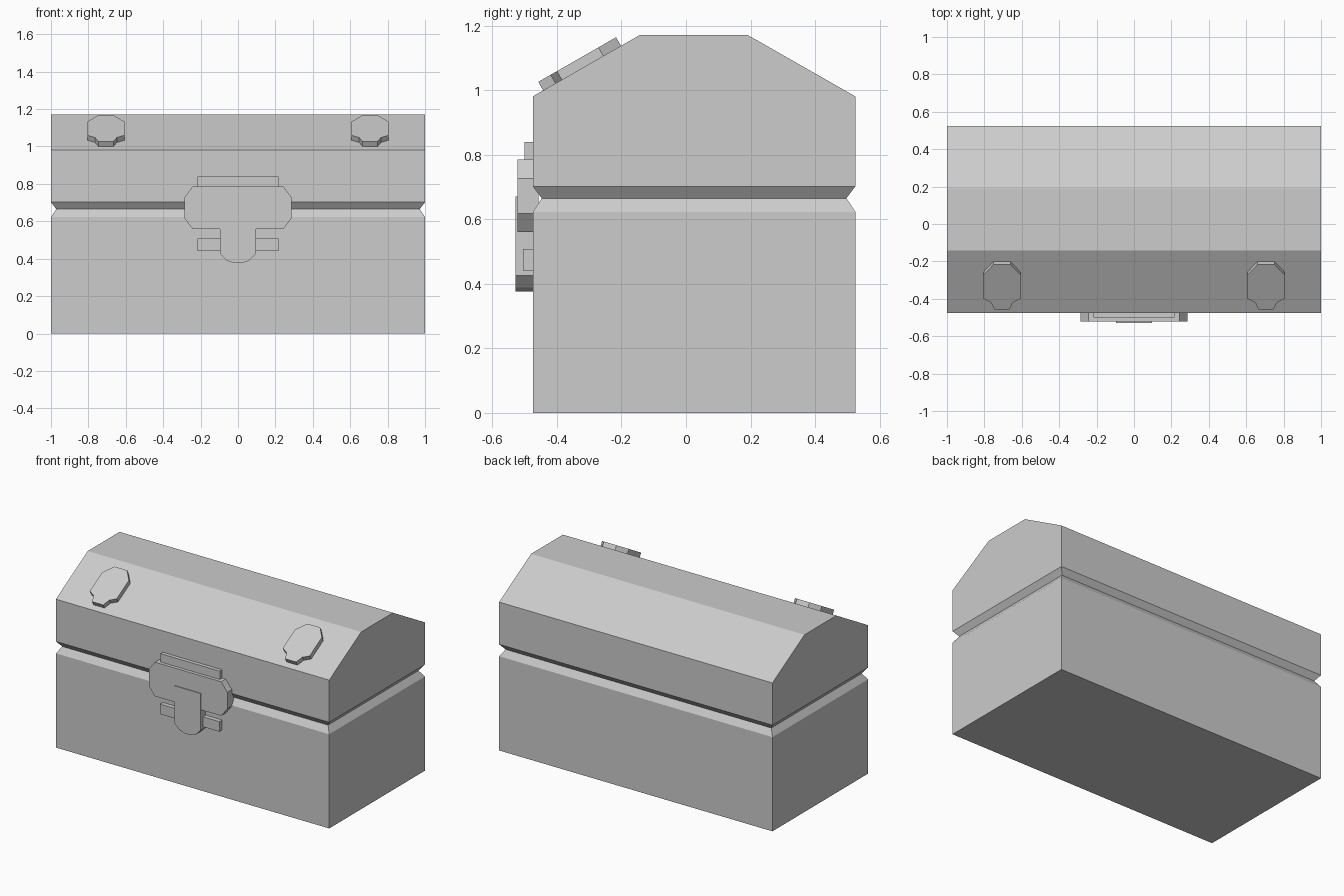
import bpy, bmesh, math
from mathutils import Matrix

cube = bpy.data.objects.get("Cube")
if cube:
    bpy.data.objects.remove(cube, do_unlink=True)

grey = bpy.data.materials.new("light_grey")
grey.use_nodes = True
colour = (0.604, 0.604, 0.604, 1)
grey.diffuse_color = colour
grey.node_tree.nodes["Principled BSDF"].inputs["Base Color"].default_value = colour


def finish(name, bm, matrix=None):
    """Turn a bmesh into a flat-shaded grey object."""
    bmesh.ops.recalc_face_normals(bm, faces=bm.faces)
    mesh = bpy.data.meshes.new(name)
    bm.to_mesh(mesh)
    bm.free()
    mesh.materials.append(grey)
    obj = bpy.data.objects.new(name, mesh)
    if matrix:
        obj.matrix_world = matrix
    bpy.context.collection.objects.link(obj)
    return obj


def loft(name, rings):
    """Stack rectangles given as (half width, front y, back y, z)."""
    bm = bmesh.new()
    loops = [[bm.verts.new(p) for p in
              ((-w, f, z), (w, f, z), (w, b, z), (-w, b, z))]
             for w, f, b, z in rings]
    for lo, hi in zip(loops, loops[1:]):
        for i in range(4):
            j = (i + 1) % 4
            bm.faces.new((lo[i], lo[j], hi[j], hi[i]))
    bm.faces.new(loops[0])
    bm.faces.new(loops[-1])
    return finish(name, bm)


def plate(name, half, z0, z1, matrix):
    """Extrude an outline, mirrored in x from its right half, along local z."""
    outline = half + [(-x, y) for x, y in reversed(half)]
    bm = bmesh.new()
    lo, hi = [[bm.verts.new((x, y, z)) for x, y in outline] for z in (z0, z1)]
    bm.faces.new(lo)
    bm.faces.new(hi)
    n = len(outline)
    for i in range(n):
        j = (i + 1) % n
        bm.faces.new((lo[i], lo[j], hi[j], hi[i]))
    return finish(name, bm, matrix)


# Chest: base and lid meet in a V-shaped groove
FRONT, BACK = -0.475, 0.525
GROOVE = (0.972, FRONT + 0.028, BACK - 0.028, 0.665)
loft("chest_base", [(1, FRONT, BACK, 0), (1, FRONT, BACK, 0.623), GROOVE])
loft("chest_lid", [GROOVE, (1, FRONT, BACK, 0.702), (1, FRONT, BACK, 0.981),
                   (1, -0.142, 0.19, 1.172)])

# Latch: stacked plates on the front, each extruded towards -y
upright = Matrix.Rotation(math.radians(90), 4, 'X')
plate("latch_upper_bar", [(0.217, 0.74), (0.217, 0.84)], 0.457, 0.50, upright)
plate("latch_lower_bar", [(0.217, 0.442), (0.217, 0.508)], 0.457, 0.505, upright)
plate("latch_plate", [(0.243, 0.56), (0.287, 0.618), (0.287, 0.727),
                      (0.243, 0.785)], 0.457, 0.522, upright)
plate("latch_tongue", [(0.02, 0.376), (0.06, 0.389), (0.096, 0.426),
                       (0.096, 0.67)], 0.457, 0.528, upright)

# Lid studs: octagons with notched lower corners, lying on the front slope
slope = math.atan2(1.172 - 0.981, 0.475 - 0.142)
stud = [(0.04, 0), (0.058, 0.044), (0.098, 0.067), (0.098, 0.215), (0.046, 0.278)]
for side, x in (("right", -0.706), ("left", 0.706)):
    place = Matrix.Translation((x, -0.443, 1.0)) @ Matrix.Rotation(slope, 4, 'X')
    plate("lid_stud_" + side, stud, -0.005, 0.03, place)
